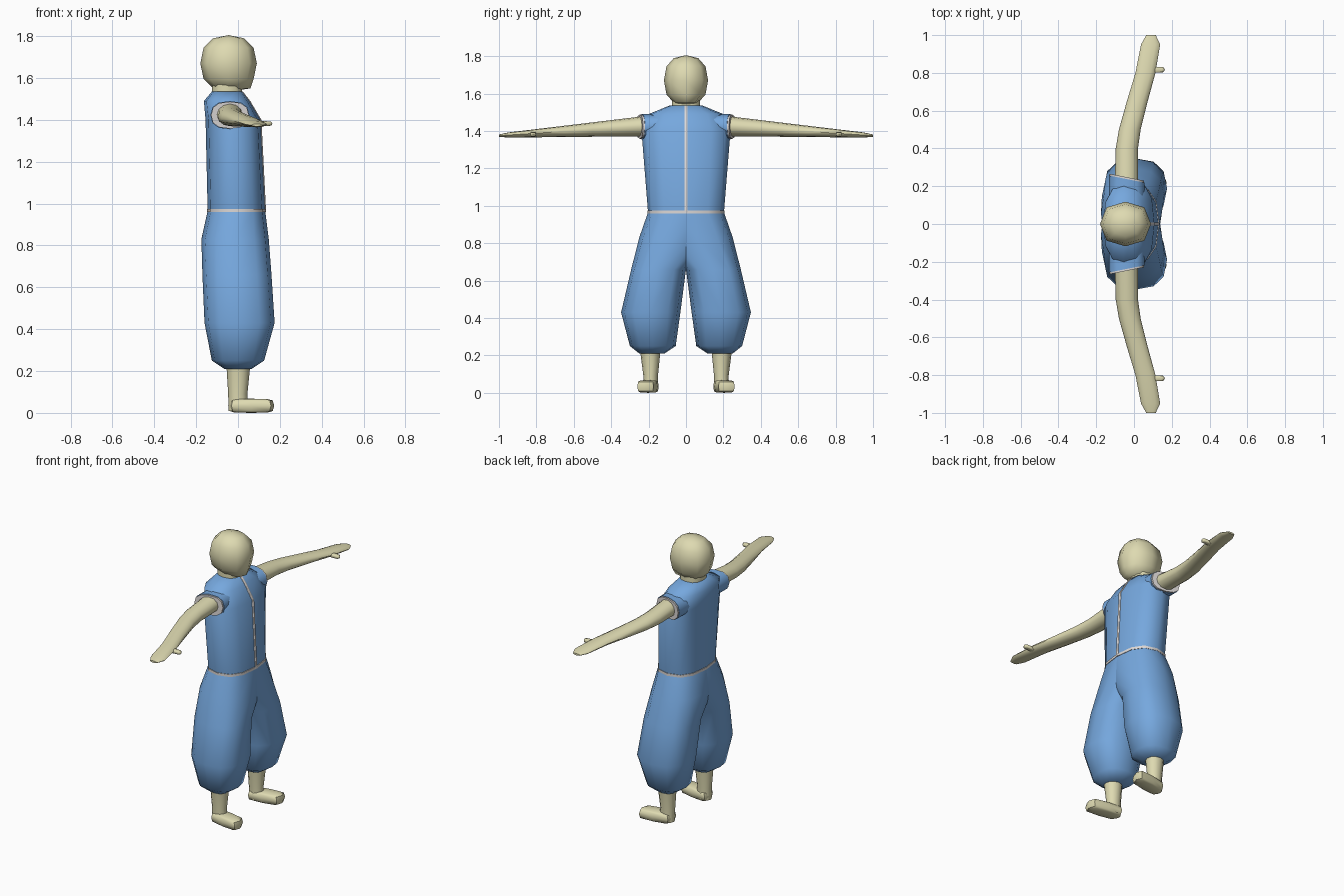
import bpy, bmesh, math

cube = bpy.data.objects.get("Cube")
if cube:
    bpy.data.objects.remove(cube, do_unlink=True)


def material(name, red, green, blue):
    mat = bpy.data.materials.new(name)
    mat.use_nodes = True
    color = (red, green, blue, 1)
    mat.diffuse_color = color
    mat.node_tree.nodes["Principled BSDF"].inputs["Base Color"].default_value = color
    return mat


skin = material("skin", .73, .7, .44)
blue_cloth = material("blue cloth", .18, .39, .73)
pale_trim = material("pale trim", .72, .69, .68)


def signed_power(value, exponent):
    return math.copysign(abs(value) ** exponent, value)


def finish(name, bm, mat):
    """Turn a bmesh into a smooth shaded object."""
    bmesh.ops.recalc_face_normals(bm, faces=bm.faces)
    mesh = bpy.data.meshes.new(name)
    bm.to_mesh(mesh)
    bm.free()
    mesh.materials.append(mat)
    part = bpy.data.objects.new(name, mesh)
    bpy.context.collection.objects.link(part)
    bpy.ops.object.select_all(action="DESELECT")
    part.select_set(True)
    bpy.context.view_layer.objects.active = part
    bpy.ops.object.shade_smooth_by_angle(angle=math.radians(55))
    return part


def section(at, back, front, low, high):
    """A rounded cross-section: depth along x, low to high along the other axis."""
    return at, (back + front) / 2, (front - back) / 2, (low + high) / 2, (high - low) / 2


def loft(name, mat, sections, sideways=False, side=1, roundness=.8, slant=0):
    """Skin sections upward along z, or sideways along y."""
    bm = bmesh.new()
    count = 12
    loops = []
    for at, x_mid, depth, mid, half in sections:
        loop = []
        for i in range(count):
            turn = math.tau * i / count
            x = x_mid + depth * signed_power(math.cos(turn), roundness)
            other = mid + half * signed_power(math.sin(turn), roundness)
            y, z = (at - slant * x, other) if sideways else (other, at)
            loop.append(bm.verts.new((x, y * side, z)))
        loops.append(loop)
    for first, second in zip(loops, loops[1:]):
        for i in range(count):
            j = (i + 1) % count
            bm.faces.new((first[i], first[j], second[j], second[i]))
    bm.faces.new(loops[0])
    bm.faces.new(loops[-1])
    return finish(name, bm, mat)


def blob(name, mat, center, radii, roundness, splay=0):
    """A sphere stretched to its radii, squarer as roundness falls."""
    bm = bmesh.new()
    bmesh.ops.create_uvsphere(bm, u_segments=8, v_segments=6, radius=1)
    for vert in bm.verts:
        for axis in range(3):
            vert.co[axis] = center[axis] + radii[axis] * signed_power(vert.co[axis], roundness)
        vert.co.y += splay * (vert.co.x - center[0])
    return finish(name, bm, mat)


# Head with a fuller jaw, and the neck
head = blob("head", skin, (-.045, 0, 1.67), (.135, .118, .135), .85)
for vert in head.data.vertices:
    if vert.co.z < 1.56 and vert.co.x > 0:
        vert.co.x += .03
loft("neck", skin, [section(z, -.125, .02, -.076, .076) for z in (1.5, 1.58)])

# Shirt: waist, chest, shoulder, collar
waist = section(at=.965, back=-.145, front=.13, low=-.203, high=.203)
shirt = [
    waist,
    section(at=1.4, back=-.155, front=.108, low=-.238, high=.238),
    section(at=1.49, back=-.163, front=.055, low=-.2, high=.2),
    section(at=1.535, back=-.125, front=.02, low=-.09, high=.09),
]
loft("shirt", blue_cloth, shirt)

# Trim follows the shirt front and the waist
seam = [section(at, x_mid + depth - .02, x_mid + depth + .004, -.009, .009)
        for at, x_mid, depth, mid, half in shirt]
loft("front_seam", pale_trim, seam, roundness=.3)
base, x_mid, depth, mid, half = waist
loft("waistband", pale_trim,
     [(base + lift, x_mid, depth + .004, mid, half + .004) for lift in (-.006, .01)])

# Baggy trouser leg: waist, hip, crotch, knee, cuff, hem
trouser_leg = [
    waist,
    section(at=.83, back=-.175, front=.147, low=-.14, high=.25),
    section(at=.66, back=-.17, front=.16, low=0, high=.293),
    section(at=.43, back=-.16, front=.175, low=.03, high=.347),
    section(at=.25, back=-.125, front=.125, low=.055, high=.3),
    section(at=.21, back=-.065, front=.065, low=.115, high=.25),
]
shin = [
    section(at=.24, back=-.056, front=.06, low=.135, high=.247),
    section(at=.09, back=-.047, front=.045, low=.15, high=.228),
    section(at=.01, back=-.045, front=.05, low=.15, high=.23),
]

# Arm sweeps forward and thins toward a flat, rounded hand
arm = []
for y in (.2, .4, .5, .65, .8, .95, 1):
    reach = max(0, (y - .35) / .65)
    sweep = reach * reach * (3 - 2 * reach)
    tip = .5 if y == 1 else 1
    arm.append((y, -.04 + .13 * sweep, (.065 - .015 * y) * tip,
                1.44 - .065 * y, (.06 - .05 * y) * (tip + .1)))

sleeve = [section(y, back=-.132, front=.055, low=1.355, high=1.49) for y in (.1, .23)]
hem = [section(y, back=-.129, front=.052, low=1.358, high=1.487) for y in (.22, .24)]

for side, label in ((1, "left"), (-1, "right")):
    loft(label + "_trouser_leg", blue_cloth, trouser_leg, side=side)
    loft(label + "_shin", skin, shin, side=side, roundness=1)
    blob(label + "_foot", skin, (.063, side * .203, .034), (.11, .05, .034), .45, splay=side * .15)
    loft(label + "_sleeve", blue_cloth, sleeve, sideways=True, side=side, slant=.2)
    loft(label + "_sleeve_hem", pale_trim, hem, sideways=True, side=side, slant=.2)
    loft(label + "_arm", skin, arm, sideways=True, side=side, roundness=1)
    blob(label + "_thumb", skin, (.11, side * .817, 1.382), (.054, .016, .012), .5)
